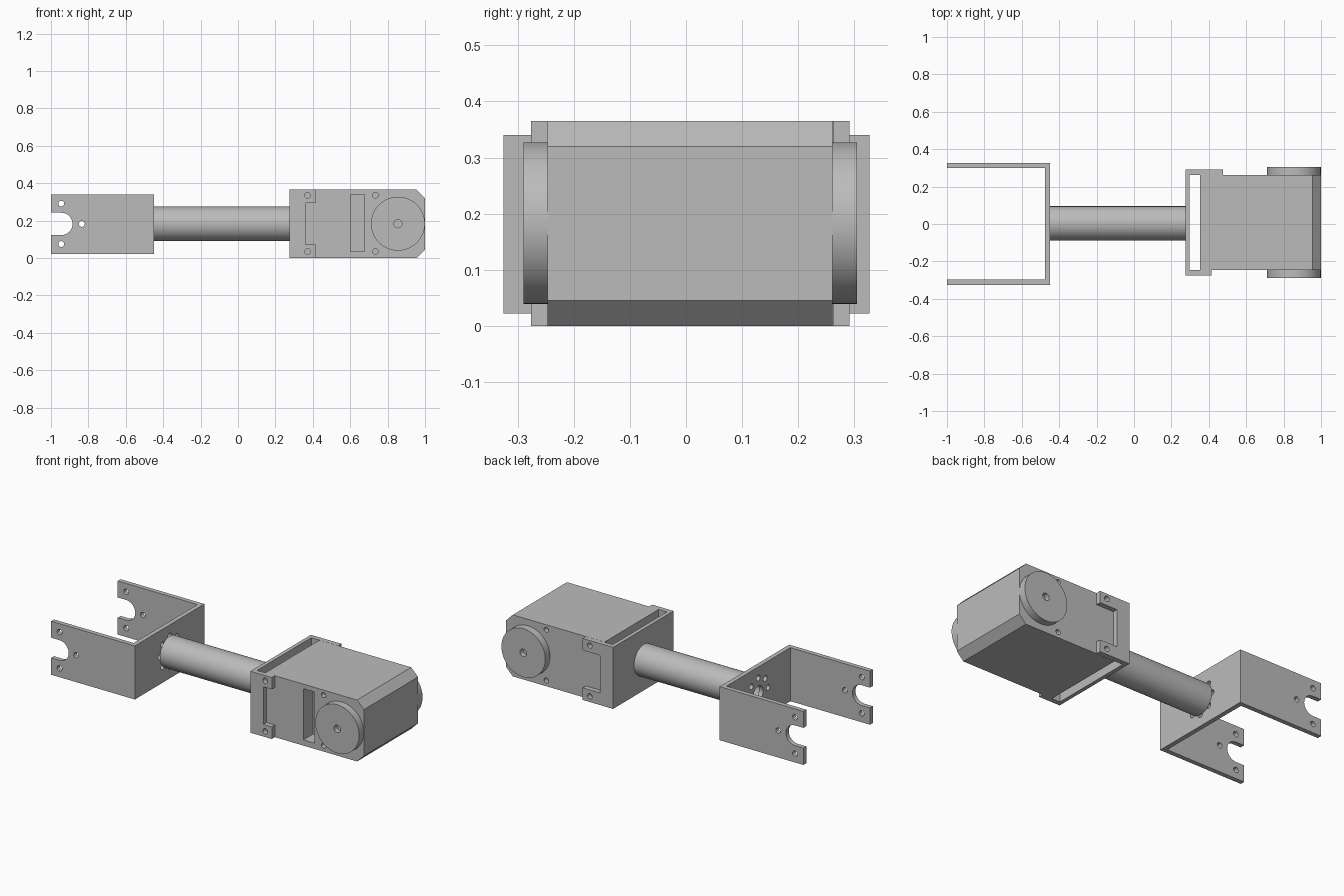
import bpy, math
from mathutils import Vector

old = bpy.data.objects.get("Cube")
if old:
    bpy.data.objects.remove(old, do_unlink=True)

grey = bpy.data.materials.new("machined grey")
grey.use_nodes = True
colour = (0.5, 0.5, 0.5, 1)
grey.diffuse_color = colour
grey.node_tree.nodes["Principled BSDF"].inputs["Base Color"].default_value = colour

MID = 0.182          # height of the long axis
AXES = {"x": (0, math.pi / 2, 0), "y": (math.pi / 2, 0, 0)}


def finish(name):
    ob = bpy.context.object
    ob.name = name
    bpy.ops.object.transform_apply(location=True, rotation=True, scale=True)
    ob.data.materials.append(grey)
    return ob


def box(name, low, high):
    low, high = Vector(low), Vector(high)
    bpy.ops.mesh.primitive_cube_add(size=1, location=(low + high) / 2)
    bpy.context.object.scale = high - low
    return finish(name)


def rod(name, axis, centre, radius, length, sides=32):
    bpy.ops.mesh.primitive_cylinder_add(vertices=sides, radius=radius, depth=length,
                                        location=centre, rotation=AXES[axis])
    return finish(name)


def cut(target, *cutters):
    for cutter in cutters:
        cutter.hide_render = True
        mod = target.modifiers.new("cut", "BOOLEAN")
        mod.operation, mod.solver, mod.object = "DIFFERENCE", "EXACT", cutter
        bpy.context.view_layer.objects.active = target
        bpy.ops.object.modifier_apply(modifier=mod.name)
        bpy.data.objects.remove(cutter, do_unlink=True)


def smooth(ob):
    bpy.ops.object.select_all(action="DESELECT")
    ob.select_set(True)
    bpy.context.view_layer.objects.active = ob
    bpy.ops.object.shade_smooth_by_angle(angle=math.radians(30))


# Open fork bracket with round-ended notches
fork = box("fork_bracket", (-1, -0.325, 0.022), (-0.45, 0.327, 0.34))
cut(fork,
    box("fork_gap", (-1.2, -0.298, -0.2), (-0.477, 0.3, 0.6)),
    box("notch_mouth", (-1.2, -0.6, MID - 0.06), (-0.945, 0.6, MID + 0.06)),
    rod("notch_end", "y", (-0.945, 0, MID), 0.06, 1.2))
for x, z in ((-0.945, 0.29), (-0.945, 0.074), (-0.835, MID)):
    cut(fork, rod("screw_hole", "y", (x, 0, z), 0.016, 1.2, 16))

# Bolt circle and bore in the fork's cross plate
cut(fork, rod("bore", "x", (-0.46, 0.003, MID), 0.045, 0.1))
for i in range(8):
    a = i * math.tau / 8
    centre = (-0.46, 0.003 + 0.092 * math.cos(a), MID + 0.092 * math.sin(a))
    cut(fork, rod("bolt_hole", "x", centre, 0.017, 0.1, 16))
smooth(fork)

# Hollow arm tube
tube = rod("arm_tube", "x", (-0.0875, 0.003, MID), 0.092, 0.725, 64)
cut(tube, rod("tube_bore", "x", (-0.0975, 0.003, MID), 0.075, 0.725, 48))
smooth(tube)

# Motor mount: cross plate with longer tabs on the back
mount = box("motor_mount", (0.275, -0.276, 0), (0.475, 0.291, 0.365))
cut(mount,
    box("mount_gap", (0.298, -0.247, -0.2), (0.7, 0.262, 0.6)),
    box("front_trim", (0.415, -0.5, -0.2), (0.7, 0, 0.6)),
    box("side_recess", (0.36, -0.5, 0.072), (0.7, 0.5, 0.295)))
for y, x in ((-0.26, 0.372), (0.277, 0.428)):
    for z in (0.034, 0.335):
        cut(mount, rod("mount_hole", "y", (x, y, z), 0.016, 0.1, 16))
smooth(mount)

# Motor body with chamfered end
body = box("motor_body", (0.352, -0.247, 0), (1, 0.261, 0.365))
for v in body.data.vertices:
    if v.co.x > 0.9:
        v.select = True
bevel = body.modifiers.new("chamfer", "BEVEL")
bevel.width, bevel.segments, bevel.limit_method = 0.045, 1, "WEIGHT"
weights = body.data.attributes.new("bevel_weight_edge", "FLOAT", "EDGE")
for e in body.data.edges:
    a, b = (body.data.vertices[i].co for i in e.vertices)
    weights.data[e.index].value = float(min(a.x, b.x) > 0.9 and abs(a.y - b.y) > 0.1)
bpy.context.view_layer.objects.active = body
bpy.ops.object.modifier_apply(modifier="chamfer")

# Front pocket and case screw holes
cut(body, box("pocket", (0.602, -0.4, 0.034), (0.677, -0.157, 0.338)))
for y in (-0.247, 0.261):
    for z in (0.034, 0.335):
        cut(body, rod("case_hole", "y", (0.735, y, z), 0.015, 0.06, 16))
smooth(body)

# Output discs on both sides
for name, y0, y1, face in (("front_disc", -0.29, -0.245, -0.29),
                           ("back_disc", 0.259, 0.305, 0.305)):
    disc = rod(name, "y", (0.855, (y0 + y1) / 2, 0.183), 0.144, y1 - y0, 64)
    cut(disc, rod("axle_hole", "y", (0.855, face, 0.183), 0.022, 0.06, 20))
    smooth(disc)
